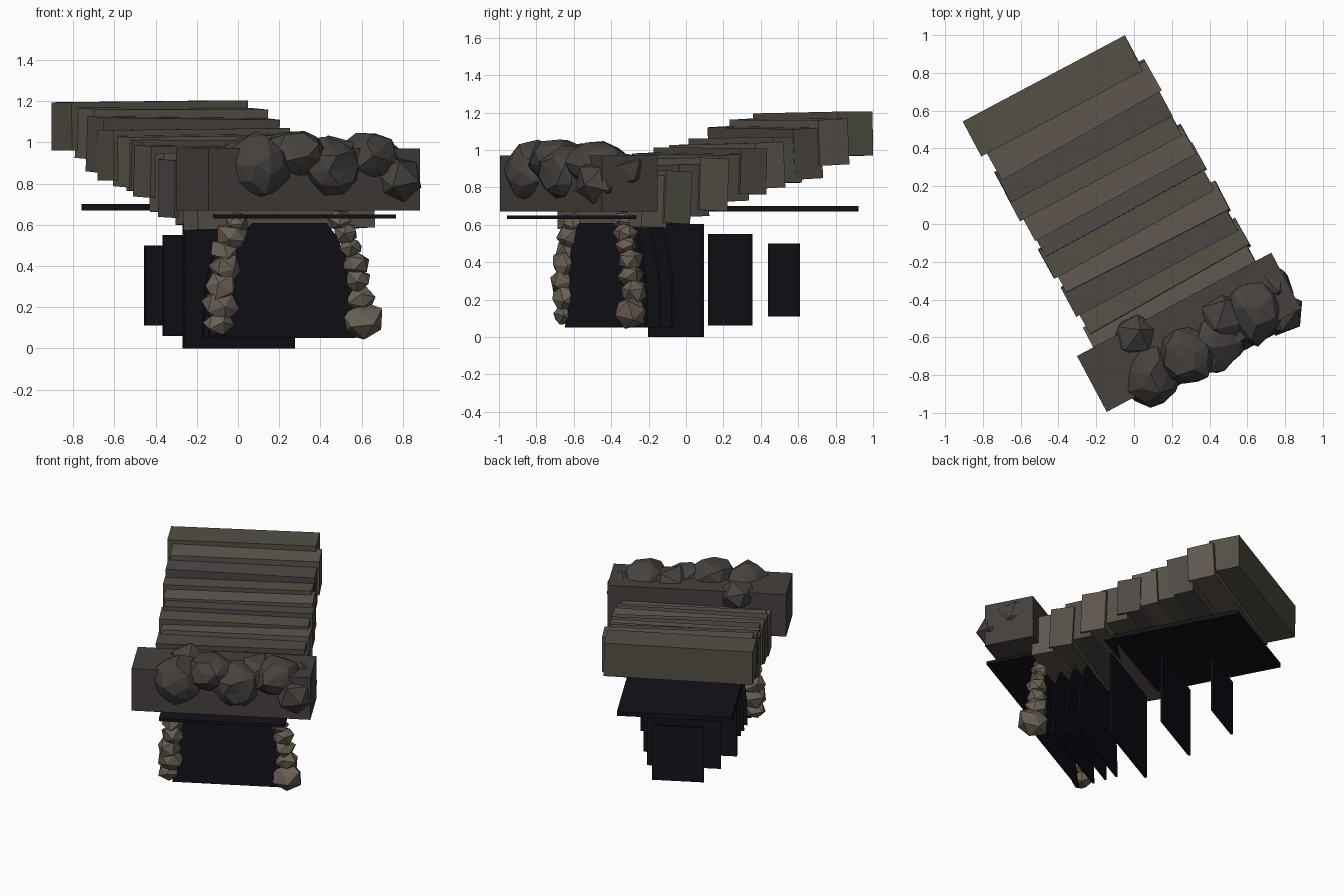
import bpy, bmesh, math, random
from mathutils import Matrix, Vector

if "Cube" in bpy.data.objects:
    bpy.data.objects.remove(bpy.data.objects["Cube"])

random.seed(4)
TURN = Matrix.Rotation(math.radians(28), 4, 'Z')   # whole cave is turned on the grid


def material(name, rgb):
    m = bpy.data.materials.new(name)
    m.diffuse_color = (*rgb, 1)
    m.use_nodes = True
    m.node_tree.nodes["Principled BSDF"].inputs["Base Color"].default_value = m.diffuse_color
    return m


STONE = [material("stone_light", (.115, .095, .08)), material("stone_olive", (.085, .08, .06)),
         material("stone_grey", (.075, .066, .062))]
LINTEL = material("lintel_stone", (.06, .052, .048))
BOULDER = material("boulder_stone", (.06, .054, .05))
PILLAR = material("pillar_stone", (.14, .115, .09))
DARK = material("cave_dark", (.006, .006, .01))
CRYSTAL = material("drip_teal", (.08, .2, .22))


def finish(bm, name, mat, local):
    me = bpy.data.meshes.new(name)
    bm.normal_update()
    bm.to_mesh(me)
    bm.free()
    me.materials.append(mat)
    ob = bpy.data.objects.new(name, me)
    bpy.context.collection.objects.link(ob)
    ob.matrix_world = TURN @ local
    return ob


def box(name, center, size, mat, rot=(0, 0, 0)):
    bm = bmesh.new()
    bmesh.ops.create_cube(bm, size=1, matrix=Matrix.Diagonal((*size, 1)))
    r = Matrix.Rotation(rot[2], 4, 'Z') @ Matrix.Rotation(rot[1], 4, 'Y') @ Matrix.Rotation(rot[0], 4, 'X')
    return finish(bm, name, mat, Matrix.Translation(center) @ r)


def rock(name, center, size, mat, rough=.16):
    bm = bmesh.new()
    bmesh.ops.create_icosphere(bm, subdivisions=2 if size[0] > .15 else 1, radius=1)
    for v in bm.verts:
        v.co *= 1 + random.uniform(-rough, rough)
    spin = Matrix.Rotation(random.uniform(0, 6), 4, 'Z') @ Matrix.Rotation(random.uniform(0, 6), 4, 'X')
    bm.transform(Matrix.Diagonal((*size, 1)) @ spin)
    return finish(bm, name, mat, Matrix.Translation(center))


# Roof slabs climbing to the back: centre v, bottom z, top z, depth
slabs = [(-.44, .58, .86, .15), (-.32, .605, .885, .16), (-.20, .64, .92, .17),
         (-.08, .67, .95, .17), (.04, .73, .98, .17), (.15, .765, 1.01, .16),
         (.26, .79, 1.035, .17), (.38, .82, 1.065, .17), (.50, .85, 1.12, .17),
         (.64, .92, 1.165, .18), (.80, .965, 1.2, .21)]
for i, (v, z0, z1, d) in enumerate(slabs):
    last = i == len(slabs) - 1
    tilt = (0, -.01, 0) if last else (random.uniform(-.06, .06), random.uniform(-.015, .015),
                                     random.uniform(-.03, .03))
    du = 0 if last else random.uniform(-.015, .015)
    box(f"roof_slab_{i + 1}", (-.04 + .004 * (10 - i) + du - .02 * last, v, (z0 + z1) / 2),
        (.97, d, z1 - z0), STONE[i % 3], tilt)

# Lintel over the entrance
box("lintel", (-.012, -.643, .82), (1.165, .335, .30), LINTEL)

# Boulders piled on the lintel
boulders = [(-.30, -.75, .88, .17, .17, .16), (-.27, -.53, .93, .13, .13, .10),
            (-.08, -.74, .94, .16, .16, .13), (.08, -.76, .88, .16, .15, .14),
            (.19, -.66, .93, .14, .15, .11), (.34, -.70, .92, .16, .18, .12),
            (.46, -.78, .82, .13, .12, .12), (.50, -.64, .89, .11, .14, .11)]
for i, b in enumerate(boulders):
    rock(f"boulder_{i + 1}", b[:3], b[3:], BOULDER, .12)

# Stacked stones on both sides of the entrance: z, distance from centre, radius
left = [(.12, .385, .075), (.21, .375, .09), (.30, .38, .085), (.39, .36, .085),
        (.47, .35, .075), (.54, .32, .085), (.61, .29, .06)]
right = [(.13, .395, .105), (.24, .385, .075), (.33, .37, .07), (.41, .36, .07),
         (.49, .335, .06), (.56, .31, .065), (.62, .28, .06)]
for side, sign, stack in (("left", -1, left), ("right", 1, right)):
    for i, (z, u, r) in enumerate(stack):
        rock(f"{side}_pillar_stone_{i + 1}", (sign * u, -.535 + random.uniform(-.015, .015), z),
             (r, r, r * .9), PILLAR)

# Arched dark layers inside the mouth
half = [(.36, .05), (.355, .22), (.34, .34), (.31, .43), (.26, .54), (.20, .61)]
for i, v in enumerate((-.54, -.43, -.34, -.26)):
    s = 1 - .03 * i
    bm = bmesh.new()
    outline = [(u * s, z) for u, z in half] + [(-u * s, z) for u, z in reversed(half)]
    face = bm.faces.new([bm.verts.new((u, 0, z)) for u, z in outline])
    ext = bmesh.ops.extrude_face_region(bm, geom=[face])["geom"]
    bmesh.ops.translate(bm, vec=Vector((0, .012, 0)),
                        verts=[g for g in ext if isinstance(g, bmesh.types.BMVert)])
    bmesh.ops.recalc_face_normals(bm, faces=bm.faces)
    finish(bm, f"mouth_layer_{i + 1}", DARK, Matrix.Translation((0, v, 0)))

# Shrinking dark panels deeper in the tunnel
for i, (v, w, z0, z1) in enumerate([(-.05, .61, 0, .605), (.28, .48, .06, .55), (.605, .34, .11, .50)]):
    box(f"tunnel_panel_{i + 1}", (-.022, v, (z0 + z1) / 2), (w, .015, z1 - z0), DARK)

# Dark ceiling plates
box("front_ceiling", (0, -.68, .64), (.82, .37, .02), DARK)
box("back_ceiling", (-.03, .395, .685), (.75, .93, .03), DARK)

# Thin drips hanging from the ceiling
for i in range(12):
    h = random.uniform(.05, .09)
    bm = bmesh.new()
    bmesh.ops.create_cone(bm, cap_ends=True, segments=5, radius1=.002, radius2=.008, depth=h)
    finish(bm, f"drip_{i + 1}", CRYSTAL if i % 2 else PILLAR,
           Matrix.Translation((random.uniform(-.3, .3), random.uniform(-.5, -.12), .645 - h / 2)))
